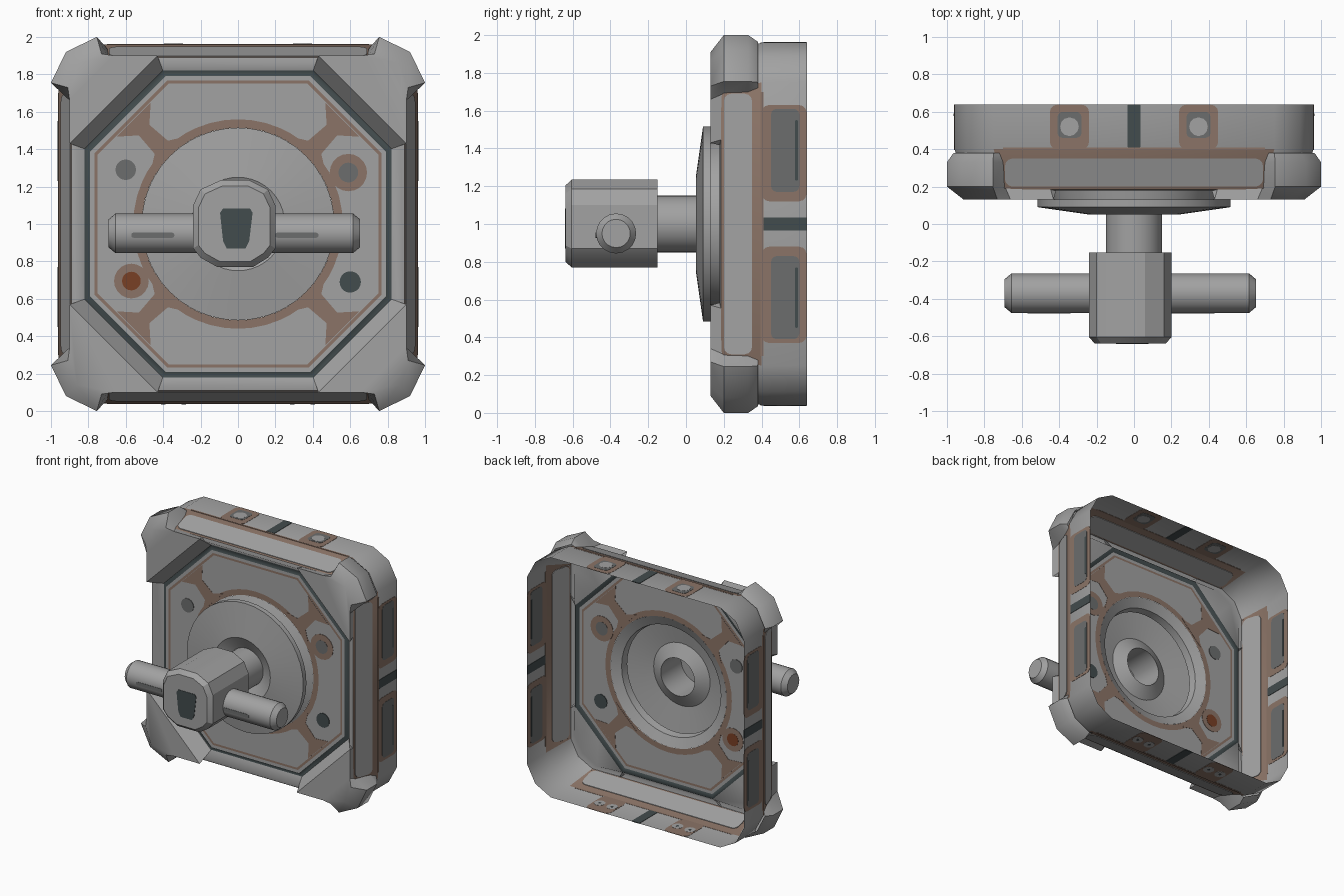
import bpy, bmesh, math
from math import sin, cos, pi, atan2

if "Cube" in bpy.data.objects:
    bpy.data.objects.remove(bpy.data.objects["Cube"])


def mat(name, c):
    m = bpy.data.materials.new(name)
    m.diffuse_color = (*c, 1)
    m.use_nodes = True
    m.node_tree.nodes["Principled BSDF"].inputs["Base Color"].default_value = m.diffuse_color
    return m


GREY = mat("painted grey", (0.36, 0.36, 0.36))
BROWN = mat("worn brown", (0.26, 0.175, 0.135))
DARK = mat("dark slate", (0.055, 0.072, 0.075))
MID = mat("mid grey", (0.15, 0.155, 0.155))
RUST = mat("rust", (0.19, 0.05, 0.018))
MATS = [GREY, BROWN, DARK, MID, RUST]


def make(name, verts, faces, ids=None):
    me = bpy.data.meshes.new(name)
    me.from_pydata(verts, [], faces)
    used = sorted(set(ids or [0]))
    for u in used:
        me.materials.append(MATS[u])
    for p, i in zip(me.polygons, ids or [0] * len(faces)):
        p.material_index = used.index(i)
    bm = bmesh.new()
    bm.from_mesh(me)
    bmesh.ops.recalc_face_normals(bm, faces=bm.faces)
    bm.to_mesh(me)
    bm.free()
    ob = bpy.data.objects.new(name, me)
    bpy.context.collection.objects.link(ob)
    return ob


def loft(name, rings, colour=lambda row, col: 0, caps=()):
    n = len(rings[0])
    verts = [v for r in rings for v in r]
    faces, ids = [], []
    for i in range(len(rings) - 1):
        for j in range(n):
            k = (j + 1) % n
            faces.append((i * n + j, i * n + k, (i + 1) * n + k, (i + 1) * n + j))
            ids.append(colour(i, j))
    for c in caps:
        faces.append([c * n + j for j in range(n)])
        ids.append(0)
    return make(name, verts, faces, ids)


def smooth(ob, angle=35):
    bpy.ops.object.select_all(action='DESELECT')
    ob.select_set(True)
    bpy.context.view_layer.objects.active = ob
    bpy.ops.object.shade_smooth_by_angle(angle=math.radians(angle))


def plate(name, pts, f, colour, half):
    # thin painted plate, visible from both sides of a surface
    n = len(pts)
    verts = [f(u, v, o) for o in (-half, half) for u, v in pts]
    faces = [list(range(n)), list(range(n, 2 * n))]
    faces += [(j, (j + 1) % n, n + (j + 1) % n, n + j) for j in range(n)]
    return make(name, verts, faces, [colour] * len(faces))


def rrect(u0, u1, v0, v1, r):
    out = []
    for k, (a, b) in enumerate(((u1 - r, v1 - r), (u0 + r, v1 - r), (u0 + r, v0 + r), (u1 - r, v0 + r))):
        for s in range(4):
            t = (k + s / 3) * pi / 2
            out.append((a + r * cos(t), b + r * sin(t)))
    return out


def circle(cx, cy, r, n=20):
    return [(cx + r * cos(2 * pi * i / n), cy + r * sin(2 * pi * i / n)) for i in range(n)]


# housing: open-backed rounded square shell running into an octagonal groove
def corner_loop(h, c, mid, y):
    out = []
    for k in range(4):
        a, b = round(cos(k * pi / 2)), round(sin(k * pi / 2))
        for p, q in ((h, h - c), (mid, mid), (h - c, h)):
            out.append((p * a - q * b, y, 1 + p * b + q * a))
    return out


OC = 0.51  # octagon corner cut ratio
rings = [corner_loop(.96, .21, .887, .64), corner_loop(.96, .21, .887, .40),
         corner_loop(.89, .19, .825, .185), corner_loop(.865, .2, .79, .178),
         corner_loop(.82, .82 * OC, .82 * (1 - OC / 2), .235),
         corner_loop(.79, .79 * OC, .79 * (1 - OC / 2), .22)]
housing = loft("housing", rings,
               lambda i, j: 2 if i == 4 else (1 if i == 1 and j % 3 == 2 else 0))
smooth(housing, 50)

# front panel: octagon to round opening, with brown outline rings
angs = [2 * pi * i / 48 for i in range(48)]
a0 = atan2(1 - OC, 1)
angs = sorted(angs + [(k * pi / 2 + s * a0) % (2 * pi) for k in range(4) for s in (-1, 1)])


def ring(y, r=None, h=None):
    out = []
    for t in angs:
        c, s = abs(cos(t)), abs(sin(t))
        d = r or min(h / max(c, s), h * (2 - OC) / (c + s))
        out.append((d * cos(t), y, 1 + d * sin(t)))
    return out


P = .22
loft("front_panel", [ring(P, h=.79), ring(P, h=.768), ring(P, h=.752), ring(P, r=.56), ring(P, r=.515)],
     lambda i, j: i % 2)


def on_panel(u, v, o):
    return (u, P + o, 1 + v)


# diagonal brown bands and bolt spots
band = [(.53, .13), (.58, .05), (.71, .04), (.79, .13)]
band = band + [(d, -w) for d, w in reversed(band)]
for k in range(4):
    t = pi / 4 + k * pi / 2
    plate("diagonal_band", [(d * cos(t) - w * sin(t), d * sin(t) + w * cos(t)) for d, w in band],
          on_panel, 1, .002)
for x, z, r, c, halo in ((-.6, .29, .055, 3, 0), (.59, .275, .053, 3, .1),
                         (-.57, -.305, .05, 4, .093), (.6, -.31, .057, 2, 0)):
    plate("bolt_spot", circle(x, z, r), on_panel, c, .0045)
    if halo:
        plate("bolt_halo", circle(x, z, halo), on_panel, 1, .003)

# side walls: sloped strips, recess patches and centre stripes
for k in range(4):
    n0, n1 = round(cos(k * pi / 2)), round(sin(k * pi / 2))

    def wall(u, v, o, h=.96):
        return (n0 * (h + o) - n1 * u, v, 1 + n1 * (h + o) + n0 * u)

    def slope(u, v, o):
        return wall(u, v, o, .96 - .07 * (.40 - v) / .215)

    plate("edge_strip", rrect(-.69, .69, .2, .35, .04), slope, 0, .0045)
    plate("centre_stripe", rrect(-.035, .035, .41, .638, .005), wall, 2, .003)
    plate("edge_line", rrect(-.7, .7, .395, .41, .003), wall, 1, .0015)
    for s in (-1, 1):
        if k % 2 == 0:
            plate("side_patch", rrect(s * .375 - .255, s * .375 + .255, .4, .638, .04), wall, 1, .002)
            plate("side_recess", rrect(s * .39 - .22, s * .39 + .22, .45, .6, .03), wall, 3, .0035)
            plate("side_slot", rrect(s * .39 - .16, s * .39 + .16, .578, .592, .005), wall, 2, .0045)
        else:
            plate("end_patch", rrect(s * .345 - .105, s * .345 + .105, .4, .638, .04), wall, 1, .002)
            if k == 1:
                plate("top_recess", rrect(s * .345 - .065, s * .345 + .065, .46, .6, .03), wall, 3, .0035)
                plate("top_spot", circle(s * .345, .52, .05, 12), wall, 0, .0045)
            else:
                for d in (-.055, .055):
                    plate("bottom_spot", circle(s * .345 + d, .52, .042, 14), wall, 0, .0035)
                    plate("bottom_hole", circle(s * .345 + d, .52, .012, 10), wall, 2, .0045)

# corner brackets: rounded cap plus triangular gusset, in four corners
rows = [(.13, (.90, .66), (.91, .73), .86), (.20, (.89, .69), (1.0, .755), .92),
        (.33, (.94, .70), (1.0, .755), .92), (.38, (.955, .72), (.965, .75), .892)]
for sx in (-1, 1):
    for sz in (-1, 1):
        verts, faces = [], []
        for y, e, c, m in rows:
            for p in (e, c, (m, m), c[::-1], e[::-1]):
                verts.append((sx * p[0], y, 1 + sz * p[1]))
        for i in range(3):
            for j in range(4):
                faces.append((i * 5 + j, i * 5 + j + 1, i * 5 + j + 6, i * 5 + j + 5))
        extra = [((.43, .90), .13), ((.90, .43), .13), ((.402, .82), .232), ((.82, .402), .232),
                 ((.45, .885), .2), ((.885, .45), .2)]
        verts += [(sx * p[0], y, 1 + sz * p[1]) for p, y in extra]
        faces += [(0, 1, 2, 3, 4, 20, 21), (20, 21, 23, 22),
                  (4, 20, 24, 9), (0, 21, 25, 5), (20, 22, 24), (21, 23, 25)]
        smooth(make("corner_bracket", verts, faces), 40)


# turned disc with neck and hollow shaft
def turn(name, prof, seg=40, caps=()):
    rs = [[(r * cos(2 * pi * i / seg), y, 1 + r * sin(2 * pi * i / seg)) for i in range(seg)] for r, y in prof]
    ob = loft(name, rs, caps=caps)
    smooth(ob, 25)
    return ob


turn("disc_and_shaft", [(.515, .22), (.44, .187), (.43, .13), (.515, .13), (.515, .09), (.25, .052),
                        (.15, .105), (.15, -.16)])

# handle hub
outline = [(-.24, .87), (-.2, .82), (-.11, .77), (.08, .77), (.16, .82), (.2, .87),
           (.2, 1.1), (.16, 1.185), (.06, 1.235), (-.09, 1.235), (-.2, 1.185), (-.24, 1.1)]


def hub_ring(y, s):
    return [(-.02 + (x + .02) * s, y, 1 + (z - 1) * s) for x, z in outline]


smooth(loft("handle_hub", [hub_ring(-.152, 1), hub_ring(-.605, 1), hub_ring(-.638, .87)], caps=(0, 2)), 25)
plate("hub_window", [(-.06, -.13), (.04, -.13), (.06, -.09), (.078, .06), (.065, .082),
                     (-.08, .082), (-.096, .06), (-.08, -.09)],
      lambda u, v, o: (u, -.638 + o, 1 + v), 2, .003)


# crossbar with chamfered ends and marker slots
def bar_ring(x, r, n=20):
    return [(x, -.37 + r * cos(2 * pi * i / n), .95 + r * sin(2 * pi * i / n)) for i in range(n)]


smooth(loft("crossbar", [bar_ring(-.692, .075), bar_ring(-.655, .106), bar_ring(.615, .106), bar_ring(.652, .075)],
            caps=(0, 3)), 25)
for x in (-.455, .315):
    plate("bar_slot", rrect(x - .115, x + .115, -.014, .014, .012),
          lambda u, v, o: (u, -.475 + o, .94 + v), 3, .003)
